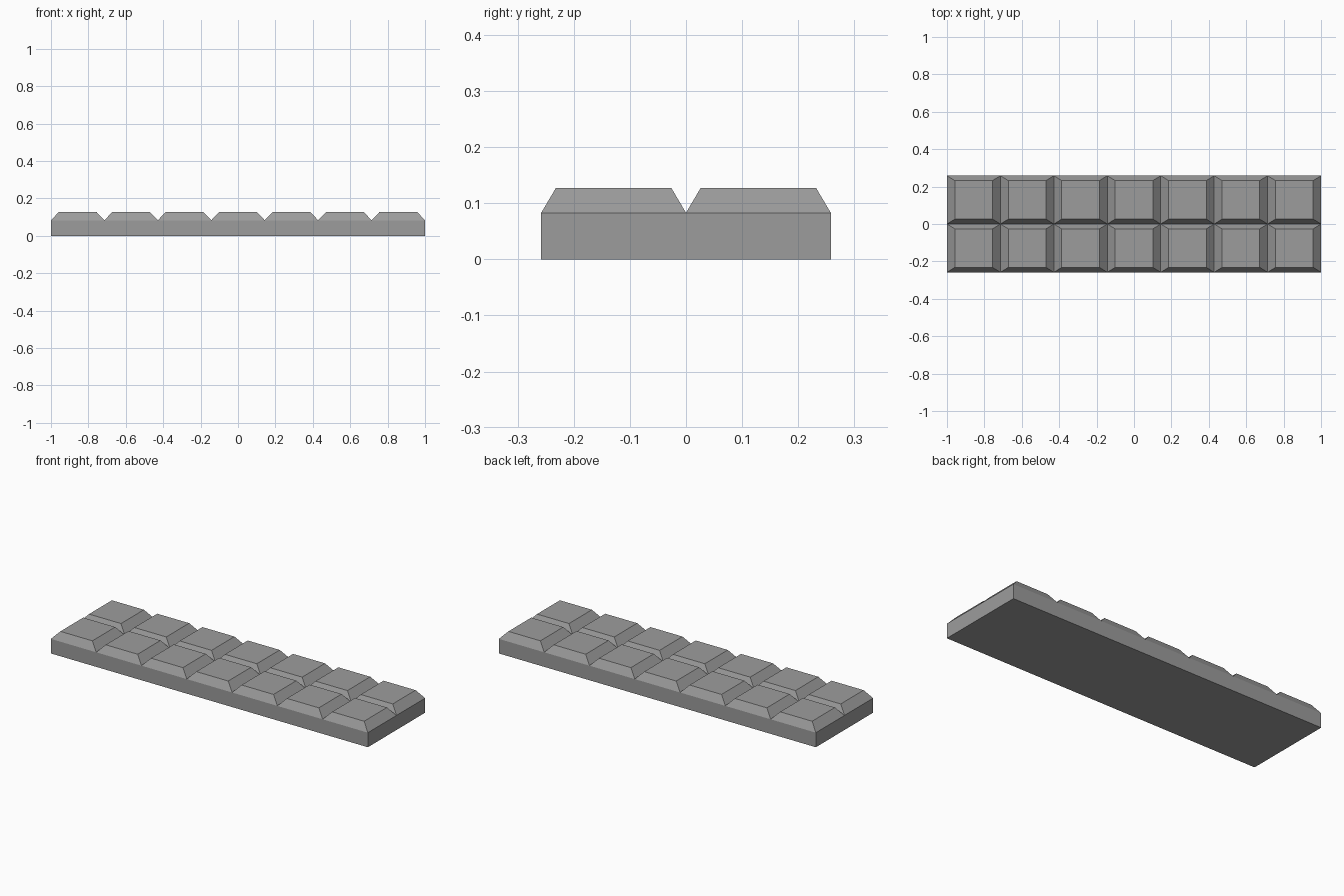
import bpy, bmesh
from mathutils import Vector, Matrix

if "Cube" in bpy.data.objects:
    bpy.data.objects.remove(bpy.data.objects["Cube"])

NX, NY = 7, 2
HX, HY = 1.0, 0.258
BASE_Z, TOP_Z = 0.083, 0.127
INSET_X, INSET_Y = 0.042, 0.026

bm = bmesh.new()

# Groove-level grid, one face per piece
bmesh.ops.create_grid(bm, x_segments=NX, y_segments=NY, size=1.0,
                      matrix=Matrix.Translation((0, 0, BASE_Z)) @ Matrix.Diagonal((HX, HY, 1, 1)))
pieces = list(bm.faces)

# Slab sides and underside
rim = [e for e in bm.edges if e.is_boundary]
ext = bmesh.ops.extrude_edge_only(bm, edges=rim)["geom"]
for v in ext:
    if isinstance(v, bmesh.types.BMVert):
        v.co.z = 0
bmesh.ops.contextual_create(bm, geom=[g for g in ext if isinstance(g, bmesh.types.BMEdge)])

# Raised pieces with sloped sides
bmesh.ops.inset_individual(bm, faces=pieces, thickness=0.02)
cw, cd = HX / NX, HY / NY
for f in pieces:
    c = f.calc_center_median()
    for v in f.verts:
        sx = 1 if v.co.x > c.x else -1
        sy = 1 if v.co.y > c.y else -1
        v.co = Vector((c.x + sx * (cw - INSET_X), c.y + sy * (cd - INSET_Y), TOP_Z))

bmesh.ops.recalc_face_normals(bm, faces=bm.faces[:])

mesh = bpy.data.meshes.new("segmented_bar")
bm.to_mesh(mesh)
bm.free()
bar = bpy.data.objects.new("segmented_bar", mesh)
bpy.context.collection.objects.link(bar)

# Dark grey finish
mat = bpy.data.materials.new("dark_grey")
mat.diffuse_color = (0.335, 0.335, 0.335, 1)
mat.use_nodes = True
mat.node_tree.nodes["Principled BSDF"].inputs["Base Color"].default_value = mat.diffuse_color
mesh.materials.append(mat)
